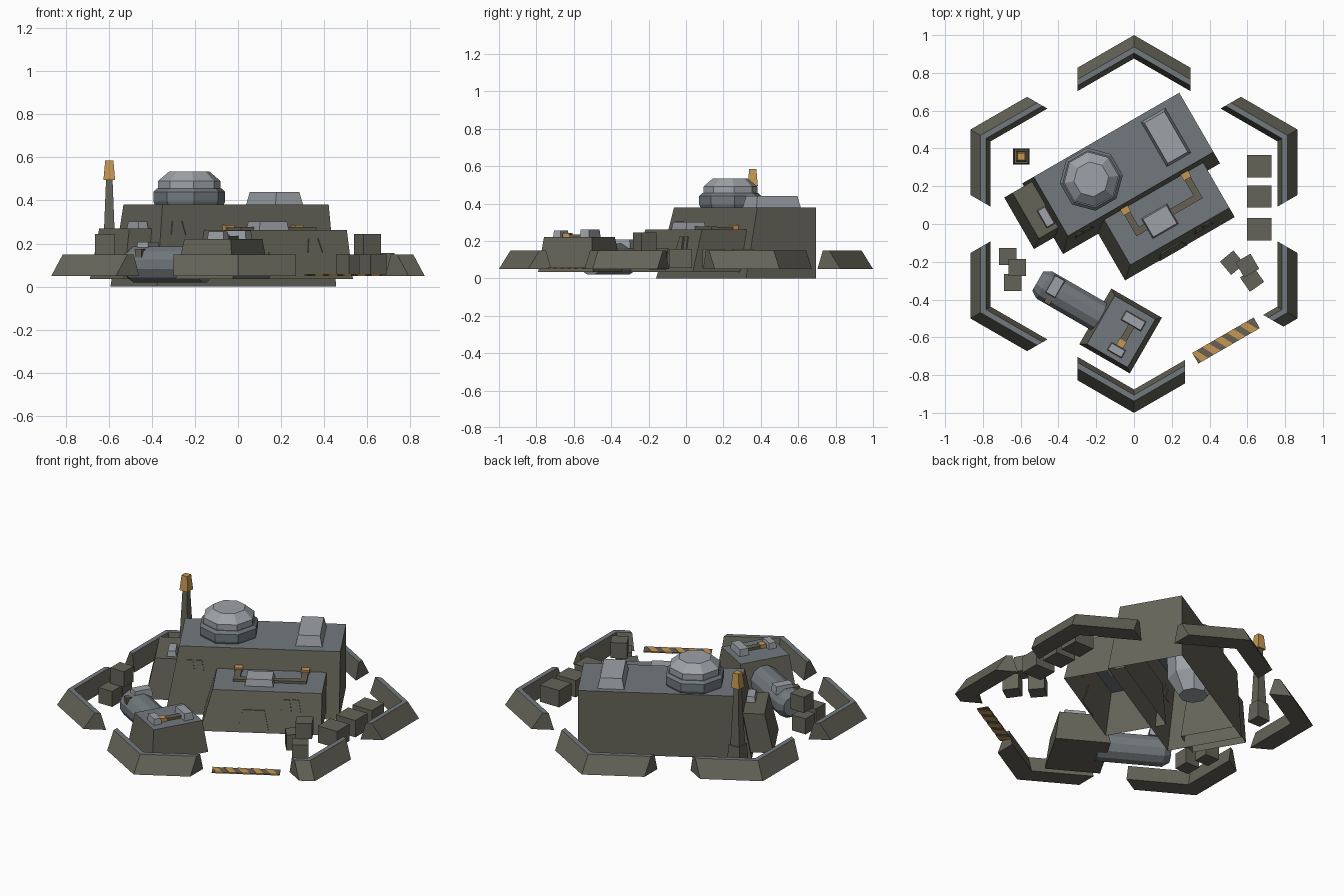
import bpy, bmesh, math
from mathutils import Matrix

if "Cube" in bpy.data.objects:
    bpy.data.objects.remove(bpy.data.objects["Cube"])

R30 = math.radians(30)


def material(name, rgb):
    m = bpy.data.materials.new(name)
    m.diffuse_color = (*rgb, 1)
    m.use_nodes = True
    m.node_tree.nodes["Principled BSDF"].inputs["Base Color"].default_value = m.diffuse_color
    return m


OLIVE = material("olive_armour", (0.130, 0.127, 0.098))
GREY = material("blue_grey_roof", (0.165, 0.190, 0.205))
LIGHT = material("light_grey_metal", (0.34, 0.365, 0.395))
ORANGE = material("orange_paint", (0.56, 0.31, 0.085))
BROWN = material("brown_pipe", (0.135, 0.118, 0.085))


def finish(name, bm, mats, matrix=Matrix()):
    bmesh.ops.recalc_face_normals(bm, faces=bm.faces)
    me = bpy.data.meshes.new(name)
    bm.to_mesh(me)
    bm.free()
    for m in mats:
        me.materials.append(m)
    ob = bpy.data.objects.new(name, me)
    ob.matrix_world = matrix
    bpy.context.collection.objects.link(ob)
    return ob


def loft(name, rings, mats, matrix=Matrix(), cap0=True, cap1=True, top=None):
    """Skin closed rings of points; 'top' is the material index of the last cap."""
    bm = bmesh.new()
    vs = [[bm.verts.new(p) for p in r] for r in rings]
    n = len(vs[0])
    for a, b in zip(vs, vs[1:]):
        for i in range(n):
            j = (i + 1) % n
            bm.faces.new((a[i], a[j], b[j], b[i]))
    if cap0:
        bm.faces.new(vs[0][::-1])
    if cap1:
        f = bm.faces.new(vs[-1])
        if top:
            f.material_index = top
    return finish(name, bm, mats, matrix)


def frame(angle, x=0, y=0, z=0):
    return Matrix.Translation((x, y, z)) @ Matrix.Rotation(angle, 4, 'Z')


def frustum(name, m, lo, hi, z0, z1, mats, closed=True):
    """lo / hi = (x0, x1, y0, y1) footprints at z0 and z1."""
    ring = lambda r, z: [(r[0], r[2], z), (r[1], r[2], z), (r[1], r[3], z), (r[0], r[3], z)]
    return loft(name, [ring(lo, z0), ring(hi, z1)], mats, m, closed, True,
                1 if len(mats) > 1 else None)


def box(name, m, cx, cy, sx, sy, z0, z1, mat, inset=0.0):
    sx, sy = sx / 2, sy / 2
    tx, ty = sx - inset, sy - inset
    return frustum(name, m, (cx - sx, cx + sx, cy - sy, cy + sy),
                   (cx - tx, cx + tx, cy - ty, cy + ty), z0, z1, [mat])


def lathe(name, prof, n, mat, m, phase=0.5):
    rings = [[(r * math.cos(2 * math.pi * (i + phase) / n),
               r * math.sin(2 * math.pi * (i + phase) / n), z) for i in range(n)]
             for r, z in prof]
    return loft(name, rings, [mat], m)


A = frame(R30)      # main building frame
B = frame(-R30)     # gatehouse frame
W = Matrix()

# Hexagonal perimeter: a V-shaped wall at each corner, gate arms shortened
section = [(1.0, 0.05), (0.938, 0.15), (0.905, 0.15), (0.876, 0.05)]
for k in range(6):
    left, right = -0.30, 0.30
    if k == 3:
        left = -0.27        # front corner, gate side
    if k == 4:
        right = 0.075       # front right corner, gate side
    rings = [[(x, r - abs(x) * math.tan(R30), z) for r, z in section] for x in (left, 0, right)]
    wall = loft("perimeter_wall_%d" % (k + 1), rings, [OLIVE, GREY], frame(k * 2 * R30))
    for p in wall.data.polygons:
        if p.normal.z > 0.9:
            p.material_index = 1

# Striped gate threshold
G = frame(R30, 0.487, -0.617)
box("gate_threshold", G, 0, 0, 0.375, 0.065, 0.051, 0.057, BROWN)
for i in range(5):
    x = -0.165 + i * 0.076
    lo, hi = [(max(-0.188, min(0.188, x + d - 0.02 * 1)), max(-0.188, min(0.188, x + d + 0.02)))
              for d in (0.018, -0.018)]
    ring = lambda z: [(lo[0], -0.033, z), (lo[1], -0.033, z), (hi[1], 0.033, z), (hi[0], 0.033, z)]
    loft("gate_stripe_%d" % (i + 1), [ring(0.0495), ring(0.0585)], [ORANGE], G)

# Main building blocks
frustum("main_hall", A, (-0.405, 0.555, 0.05, 0.482), (-0.335, 0.555, 0.12, 0.482),
        0, 0.38, [OLIVE, GREY], False)
frustum("front_annex", A, (-0.19, 0.48, -0.235, 0.12), (-0.125, 0.48, -0.178, 0.12),
        0.035, 0.262, [OLIVE, GREY], False)
frustum("side_annex", A, (-0.525, -0.34, 0.15, 0.465), (-0.475, -0.34, 0.185, 0.465),
        0.035, 0.27, [OLIVE], False)


def slope_plate(name, pts, v0, v1, z0, z1):
    """Thin plate lying on a sloped front wall; pts are (u, z)."""
    v = lambda z: v0 + (v1 - v0) * (z - z0) / (z1 - z0)
    loft(name, [[(u, v(z) + d, z) for u, z in pts] for d in (-0.006, 0.002)], [OLIVE], A)


# Door and windows as thin plates
hall = (0.05, 0.12, 0, 0.38)
annex = (-0.235, -0.178, 0.035, 0.262)
slope_plate("annex_door", [(0.02, 0.045), (0.19, 0.045), (0.165, 0.16), (0.045, 0.16)], *annex)
for nm, c, zb, pl in (("hall", -0.25, 0.24, hall), ("annex", 0.31, 0.158, annex)):
    for s, side in ((-1, "left"), (1, "right")):
        slope_plate("%s_window_%s" % (nm, side),
                    [(c + 0.008 + s * 0.005 * (1 + s) + s * 0.005, zb),
                     (c + s * 0.055, zb), (c + s * 0.042, zb + 0.065), (c + s * 0.008, zb + 0.065)],
                    *pl)

# Dome on its collar
D = frame(R30, -0.226, 0.237)
lathe("dome_collar", [(0.157, 0.37), (0.168, 0.395), (0.168, 0.44), (0.152, 0.455)], 8, GREY, D)
lathe("dome", [(0.08, 0.12), (0.14, 0.22), (0.146, 0.44), (0.146, 0.49), (0.093, 0.535)],
      8, LIGHT, D)

# Roof vents
box("hall_roof_vent", A, 0.376, 0.312, 0.15, 0.275, 0.375, 0.44, LIGHT, 0.014)
box("annex_roof_vent", A, 0.126, -0.056, 0.16, 0.125, 0.255, 0.302, LIGHT, 0.008)
box("side_annex_vent", A, -0.385, 0.265, 0.055, 0.11, 0.26, 0.302, LIGHT, 0.006)

# Annex roof pipes with orange couplings
for side, u in (("left", -0.003), ("right", 0.366)):
    box("annex_pipe_run_" + side, A, (u + 0.126) / 2, -0.045, abs(u - 0.126) + 0.036, 0.036,
        0.24, 0.276, BROWN)
    box("annex_pipe_riser_" + side, A, u, 0.025, 0.036, 0.15, 0.24, 0.275, BROWN)
    box("annex_coupling_" + side, A, u, 0.086, 0.046, 0.04, 0.22, 0.285, ORANGE)

# Gatehouse and its tunnel
frustum("gatehouse", B, (0.067, 0.376, -0.696, -0.356), (0.102, 0.35, -0.675, -0.38),
        0.035, 0.22, [OLIVE, GREY])
lathe("tunnel", [(0.06, -0.29), (0.086, -0.25), (0.086, 0.12)], 12, GREY,
      B @ Matrix.Translation((0, -0.517, 0.103)) @ Matrix.Rotation(math.pi / 2, 4, 'Y'))
box("gatehouse_vent_back", B, 0.254, -0.445, 0.125, 0.06, 0.21, 0.26, LIGHT, 0.005)
box("gatehouse_vent_front", B, 0.254, -0.625, 0.09, 0.05, 0.21, 0.255, LIGHT, 0.005)
box("gatehouse_pipe", B, 0.258, -0.53, 0.035, 0.16, 0.205, 0.235, BROWN)
box("gatehouse_coupling", B, 0.258, -0.58, 0.042, 0.035, 0.205, 0.242, ORANGE)
box("tunnel_vent", B, -0.196, -0.495, 0.065, 0.11, 0.16, 0.207, LIGHT, 0.005)
box("tunnel_pipe", B, -0.19, -0.55, 0.035, 0.09, 0.12, 0.175, BROWN)

# Antenna mast
M = frame(0, -0.597, 0.357)
box("mast_base", M, 0, 0, 0.085, 0.085, 0.04, 0.15, OLIVE, 0.006)
box("mast_pole", M, 0, 0, 0.058, 0.058, 0.15, 0.50, OLIVE, 0.014)
box("mast_beacon", M, 0, 0, 0.054, 0.054, 0.495, 0.585, ORANGE, 0.008)

# Long crates on the right
for i, y in enumerate((0.305, 0.146, -0.028)):
    box("long_crate_%d" % (i + 1), W, 0.662, y, 0.13, 0.118, 0.055, 0.157, OLIVE)

# Small crate stacks: x, y, angle, base height
crates = [(-0.669, -0.172, 0, 0.055), (-0.642, -0.31, 0, 0.055), (-0.618, -0.23, 0, 0.15),
          (0.52, -0.205, 40, 0.055), (0.625, -0.295, 35, 0.055), (0.60, -0.22, 30, 0.15)]
for i, (x, y, a, z) in enumerate(crates):
    box("small_crate_%d" % (i + 1), frame(math.radians(a), x, y), 0, 0, 0.092, 0.092,
        z, z + 0.094, OLIVE)
